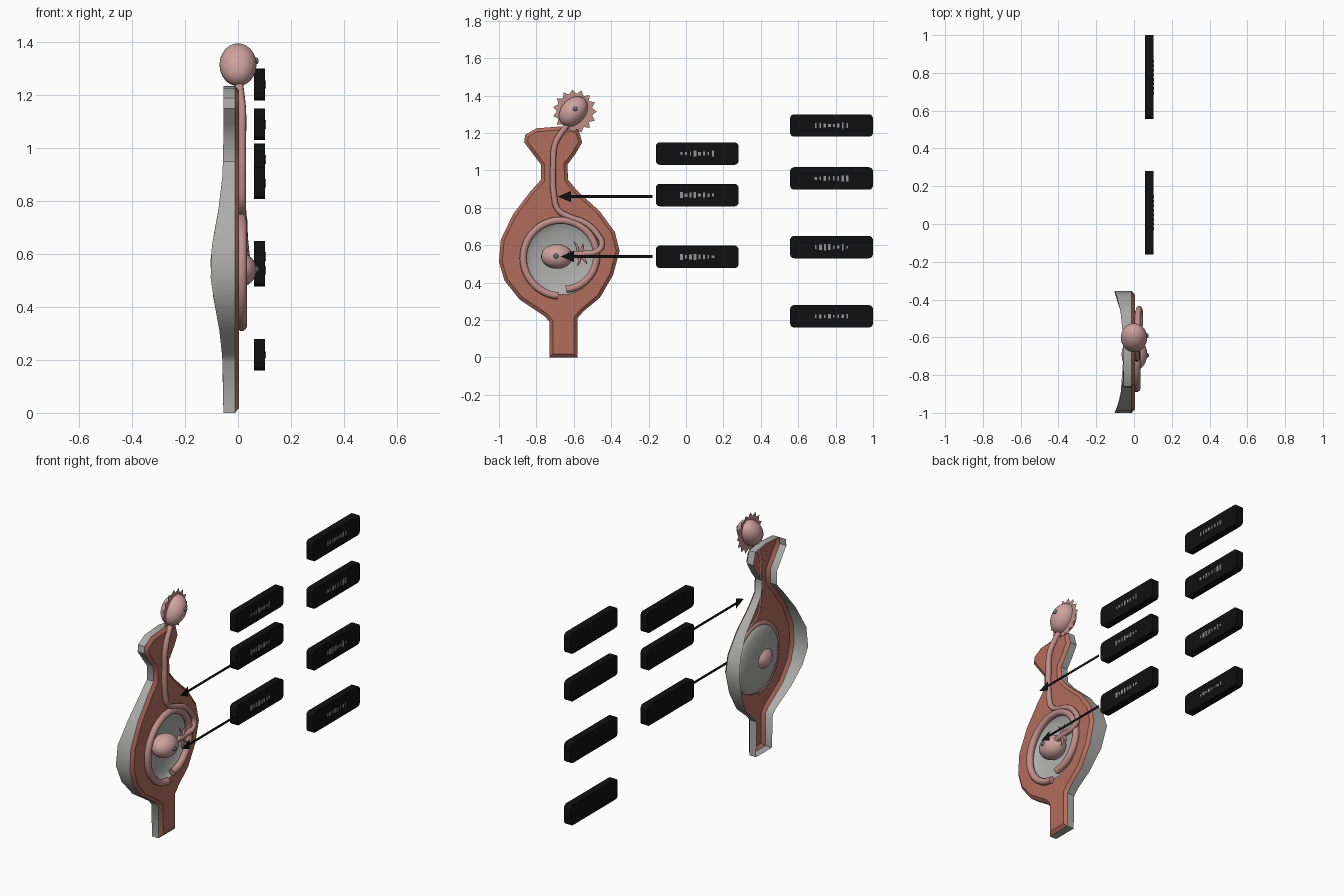
import bpy, bmesh, math, random
from mathutils import Vector, Matrix

random.seed(4)
cube = bpy.data.objects.get("Cube")
if cube:
    bpy.data.objects.remove(cube)


def material(name, r, g, b):
    m = bpy.data.materials.new(name)
    m.use_nodes = True
    m.diffuse_color = (r, g, b, 1)
    bsdf = m.node_tree.nodes["Principled BSDF"]
    bsdf.inputs["Base Color"].default_value = (r, g, b, 1)
    bsdf.inputs["Roughness"].default_value = 0.7
    return m


CLAY = material("clay red", 0.45, 0.155, 0.11)
GREY = material("shell grey", 0.42, 0.42, 0.41)
PINK = material("flesh pink", 0.62, 0.36, 0.34)
ROSE = material("tube rose", 0.52, 0.27, 0.25)
BLACK = material("black", 0.005, 0.005, 0.005)
EYE = material("eye grey", 0.12, 0.17, 0.2)
MARK = material("mark grey", 0.3, 0.3, 0.3)


def finish(ob, smooth):
    bpy.ops.object.select_all(action="DESELECT")
    ob.select_set(True)
    bpy.context.view_layer.objects.active = ob
    if ob.type == "CURVE":
        bpy.ops.object.convert(target="MESH")
        ob = bpy.context.object
    if smooth:
        bpy.ops.object.shade_smooth_by_angle(angle=math.radians(40))
    return ob


def add_mesh(name, bm, mats, smooth=False):
    me = bpy.data.meshes.new(name)
    bm.to_mesh(me)
    bm.free()
    for m in mats:
        me.materials.append(m)
    ob = bpy.data.objects.new(name, me)
    bpy.context.collection.objects.link(ob)
    return finish(ob, smooth)


def tube(name, points, radius, mat, tip=1.0):
    cu = bpy.data.curves.new(name, "CURVE")
    cu.dimensions = "3D"
    cu.bevel_depth = radius
    cu.bevel_resolution = 3
    cu.resolution_u = 4
    cu.use_fill_caps = True
    sp = cu.splines.new("BEZIER")
    sp.bezier_points.add(len(points) - 1)
    for bp, p in zip(sp.bezier_points, points):
        bp.co = p
        bp.handle_left_type = bp.handle_right_type = "AUTO"
    sp.bezier_points[-1].radius = tip
    cu.materials.append(mat)
    ob = bpy.data.objects.new(name, cu)
    bpy.context.collection.objects.link(ob)
    return finish(ob, True)


def ellipsoid(name, centre, radii, mat, tilt=0):
    bm = bmesh.new()
    bmesh.ops.create_uvsphere(bm, u_segments=24, v_segments=16, radius=1)
    mat4 = (Matrix.Translation(centre) @ Matrix.Rotation(math.radians(tilt), 4, "X")
            @ Matrix.Diagonal((*radii, 1)))
    bm.transform(mat4)
    return add_mesh(name, bm, [mat], True)


# Vase-shaped shell: outline in (y, z), counter-clockwise
OUTLINE = [(-.73, 0), (-.58, 0), (-.58, .21), (-.55, .245), (-.46, .32), (-.39, .44),
           (-.355, .57), (-.38, .67), (-.46, .78), (-.58, .89), (-.63, .95),
           (-.635, 1.03), (-.59, 1.09), (-.555, 1.15), (-.575, 1.22), (-.67, 1.235),
           (-.8, 1.225), (-.86, 1.19), (-.865, 1.15), (-.82, 1.09), (-.775, 1.03),
           (-.775, .95), (-.83, .89), (-.925, .765), (-.99, .63), (-1, .51),
           (-.97, .41), (-.89, .31), (-.755, .22), (-.73, .19)]
DISH = (-.665, .535)
DISH_R = 0.2
SEG = 40


def inset(points, dist):
    pts = [Vector(p) for p in points]
    result = []
    for i, p in enumerate(pts):
        a = (p - pts[i - 1]).normalized()
        b = (pts[(i + 1) % len(pts)] - p).normalized()
        n = Vector((-a.y - b.y, a.x + b.x)).normalized()
        result.append(p + n * dist / max(0.6, n.dot(Vector((-a.y, a.x)))))
    return result


def back_depth(z):
    return 0.055 + 0.05 * math.exp(-((z - 0.55) / 0.22) ** 2)


def circle(r, x):
    return [(x, DISH[0] + r * math.cos(i * math.tau / SEG),
             DISH[1] + r * math.sin(i * math.tau / SEG)) for i in range(SEG)]


def loop_edges(bm, verts):
    return [bm.edges.get((v, verts[i - 1])) or bm.edges.new((v, verts[i - 1]))
            for i, v in enumerate(verts)]


def bridge(bm, low, high, mat_index):
    for i in range(len(low)):
        f = bm.faces.new((low[i - 1], low[i], high[i], high[i - 1]))
        f.material_index = mat_index


bm = bmesh.new()
back = [bm.verts.new((-back_depth(z), y, z)) for y, z in OUTLINE]
edge = [bm.verts.new((-0.012, y, z)) for y, z in OUTLINE]
face = [bm.verts.new((0.004, p.x, p.y)) for p in inset(OUTLINE, 0.018)]
hole = [bm.verts.new(p) for p in circle(DISH_R, 0.004)]
bridge(bm, back, edge, 1)
bridge(bm, edge, face, 0)
bmesh.ops.triangle_fill(bm, use_beauty=True, use_dissolve=False,
                        edges=loop_edges(bm, face) + loop_edges(bm, hole))
bmesh.ops.recalc_face_normals(bm, faces=bm.faces)
add_mesh("body_shell", bm, [CLAY, GREY], True)

# Shallow dish set in the hole
bm = bmesh.new()
rings = []
for k in range(6):
    a = k / 6 * math.pi / 2
    x = 0.004 - 0.045 * math.sin(a)
    rings.append([bm.verts.new(p) for p in circle(DISH_R * math.cos(a), x)])
for outer, inner in zip(rings, rings[1:]):
    bridge(bm, outer, inner, 0)
bm.faces.new(rings[-1])
add_mesh("dish", bm, [GREY], True)

# Ring tube spiralling slightly inward around the dish
arc = []
for k in range(25):
    t = k / 24
    a = math.radians(265 - 347 * t)
    r = 0.207 - 0.035 * t * t
    arc.append((0.014, DISH[0] + r * math.cos(a), DISH[1] + r * math.sin(a)))
tube("ring_tube", arc, 0.02, ROSE)

# Long stalk from the upper head down to the dish bulb
tube("stalk", [(0, -.61, 1.27), (.008, -.66, 1.21), (.015, -.7, 1.14), (.015, -.71, 1.03),
               (.015, -.705, .86), (.015, -.685, .79), (.016, -.62, .75), (.02, -.54, .72),
               (.022, -.475, .66), (.028, -.45, .6), (.032, -.48, .565), (.03, -.55, .555),
               (.03, -.63, .55)], 0.016, ROSE)

# Small twigs beside the bulb
for i, (dy, dz) in enumerate([(-.02, .07), (.03, .06), (.05, -.05), (0, -.06)]):
    root = Vector((.03, -.58, .55))
    end = root + Vector((.005, dy, dz))
    mid = (root + end) / 2 + Vector((0, .01, 0))
    tube(f"twig_{i + 1}", [root, mid, end], 0.008, ROSE, 0.3)

# Bulb and head with eyes
ellipsoid("dish_bulb", (0.002, -.69, .54), (.068, .085, .066), PINK)
ellipsoid("bulb_eye", (.069, -.695, .542), (.01, .013, .013), EYE)
ellipsoid("head", (0, -.602, 1.315), (.07, .09, .066), PINK, 50)
ellipsoid("head_eye", (.068, -.592, 1.33), (.01, .013, .013), EYE)

# Thin toothed crest around the head
bm = bmesh.new()
teeth = 15
crest = []
for i in range(teeth * 2):
    a = i * math.pi / teeth
    r = 0.095 if i % 2 else 0.118
    crest.append(bm.verts.new((0, -.595 + r * math.cos(a), 1.315 + r * math.sin(a))))
hub = bm.verts.new((0, -.595, 1.315))
for i, v in enumerate(crest):
    bm.faces.new((hub, crest[i - 1], v))
add_mesh("head_crest", bm, [ROSE])


def box(bm, centre, size):
    mat4 = Matrix.Translation(centre) @ Matrix.Diagonal((*size, 1))
    return bmesh.ops.create_cube(bm, size=1, matrix=mat4)


# Rounded plaques with plain dashes
def plaque(name, y, z):
    bm = bmesh.new()
    box(bm, (.081, y, z), (.043, .443, .12))
    corners = [e for e in bm.edges if abs(e.verts[0].co.x - e.verts[1].co.x) > .01]
    bmesh.ops.bevel(bm, geom=corners, offset=.022, segments=4, affect="EDGES", profile=0.5)
    add_mesh(name, bm, [BLACK])
    bm = bmesh.new()
    for i in range(8):
        box(bm, (.104, y + (i - 3.5) * .024, z),
            (.004, random.uniform(.007, .016), random.uniform(.014, .035)))
    add_mesh(name + "_dashes", bm, [MARK])


for y, heights in ((.06, (1.09, .868, .538)), (.778, (1.24, .957, .59, .22))):
    for i, z in enumerate(heights):
        side = "near" if y < .5 else "far"
        plaque(f"{side}_plaque_{i + 1}", y, z)

# Flat pointer arrows
for name, z, tip in (("upper_arrow", .86, -.685), ("lower_arrow", .54, -.67)):
    bm = bmesh.new()
    neck, tail, w, h = tip + .07, -.18, .008, .03
    shape = [(tail, -w), (tail, w), (neck, w), (neck, h), (tip, 0), (neck, -h), (neck, -w)]
    bm.faces.new([bm.verts.new((.1, y, z + dz)) for y, dz in reversed(shape)])
    add_mesh(name, bm, [BLACK])
